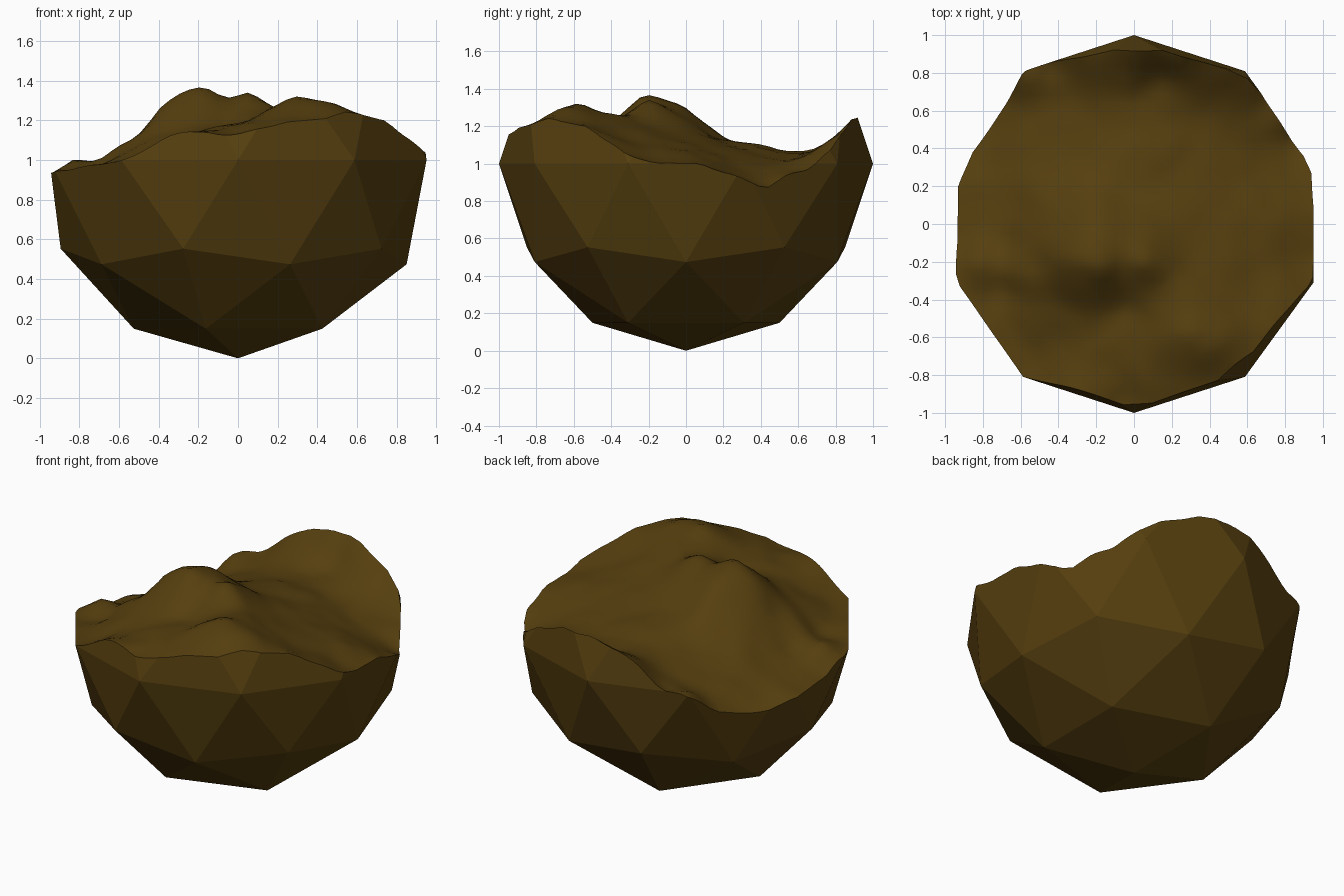
import bpy, bmesh, math
from mathutils import Vector, noise

if "Cube" in bpy.data.objects:
    bpy.data.objects.remove(bpy.data.objects["Cube"])

earth = bpy.data.materials.new("dark_earth_brown")
earth.diffuse_color = (0.092, 0.049, 0.0045, 1)
earth.use_nodes = True
earth.node_tree.nodes["Principled BSDF"].inputs["Base Color"].default_value = earth.diffuse_color

# Rim heights round the wall: (angle in degrees, height)
RIM = [(-162, .96), (-145, .97), (-126, 1.0), (-113, 1.11), (-105, 1.15), (-93, 1.13),
       (-80, 1.17), (-65, 1.2), (-48, 1.23), (-35, 1.19), (-23, 1.09), (-9, 1.0),
       (5, 1.0), (17, .93), (27, .87), (36, .94), (44, .98), (57, 1.12), (67, 1.2),
       (75, 1.25), (88, 1.26), (98, 1.22), (108, 1.13), (117, 1.0), (126, .99),
       (136, .84), (153, .8), (170, .85), (186, .88)]
# Hills and hollows inside the rim: (x, y, height)
HILLS = [(-.17, -.24, 1.355), (-.28, -.17, 1.34), (-.4, -.2, 1.26), (-.2, .0, 1.3),
         (.05, -.2, 1.33), (-.06, -.22, 1.305), (-.05, -.42, 1.18), (-.35, -.45, 1.14),
         (-.5, -.2, 1.13), (-.61, -.25, 1.07), (-.7, -.1, .95), (-.7, -.35, .96),
         (-.84, -.2, 1.0), (.28, -.58, 1.32), (.42, -.64, 1.3), (.15, -.45, 1.24),
         (.1, -.72, 1.21), (.6, -.35, 1.15), (.3, -.1, 1.17), (.7, .0, 1.07),
         (.0, .13, 1.15), (.45, .2, 1.07), (.05, .43, 1.1), (-.35, .3, 1.04),
         (-.6, .4, .93), (-.7, .1, .93), (.05, .68, 1.06), (.35, .6, 1.03),
         (-.35, .7, 1.0), (.15, .78, 1.1), (-.3, -.7, 1.11)]

pts = [(.94 * math.cos(math.radians(a)), .94 * math.sin(math.radians(a)), z) for a, z in RIM] + HILLS


def kernel(x, y, p):
    return math.sqrt((x - p[0]) ** 2 + (y - p[1]) ** 2 + .001)


def solve(rows):
    """Gauss-Jordan elimination on augmented rows."""
    n = len(rows)
    for i in range(n):
        k = max(range(i, n), key=lambda r: abs(rows[r][i]))
        rows[i], rows[k] = rows[k], rows[i]
        pivot = rows[i][i]
        rows[i] = [v / pivot for v in rows[i]]
        for r in range(n):
            if r != i and rows[r][i]:
                f = rows[r][i]
                rows[r] = [a - f * b for a, b in zip(rows[r], rows[i])]
    return [r[-1] for r in rows]


weights = solve([[kernel(p[0], p[1], q) for q in pts] + [p[2] - 1.1] for p in pts])


def height(x, y):
    z = 1.1 + sum(w * kernel(x, y, p) for w, p in zip(weights, pts))
    return min(z + .014 * noise.noise(Vector((x * 7, y * 7, 3))), 1.7)


def make(name, bm):
    mesh = bpy.data.meshes.new(name)
    bm.to_mesh(mesh)
    bm.free()
    ob = bpy.data.objects.new(name, mesh)
    bpy.context.collection.objects.link(ob)
    mesh.materials.append(earth)
    return ob


# Faceted round rock
bm = bmesh.new()
bmesh.ops.create_icosphere(bm, subdivisions=2, radius=1)
bmesh.ops.translate(bm, verts=bm.verts, vec=(0, 0, 1))
rock = make("floating_ground", bm)

# Cutter: everything above the smooth terrain surface
bm = bmesh.new()
bmesh.ops.create_grid(bm, x_segments=44, y_segments=44, size=1.08)
for v in bm.verts:
    v.co.z = height(v.co.x, v.co.y)
for f in bm.faces:
    f.smooth = True
bmesh.ops.triangulate(bm, faces=bm.faces[:])
top = bmesh.ops.extrude_face_region(bm, geom=bm.faces[:], use_keep_orig=True)
for v in [g for g in top["geom"] if isinstance(g, bmesh.types.BMVert)]:
    v.co.z = 2.3
bmesh.ops.recalc_face_normals(bm, faces=bm.faces[:])
cutter = make("terrain_cutter", bm)
cutter.hide_render = True

# Carve the terrain and drop the cutter
mod = rock.modifiers.new("carve", 'BOOLEAN')
mod.operation = 'DIFFERENCE'
mod.solver = 'EXACT'
mod.object = cutter
bpy.context.view_layer.objects.active = rock
bpy.ops.object.modifier_apply(modifier=mod.name)
bpy.data.objects.remove(cutter)
